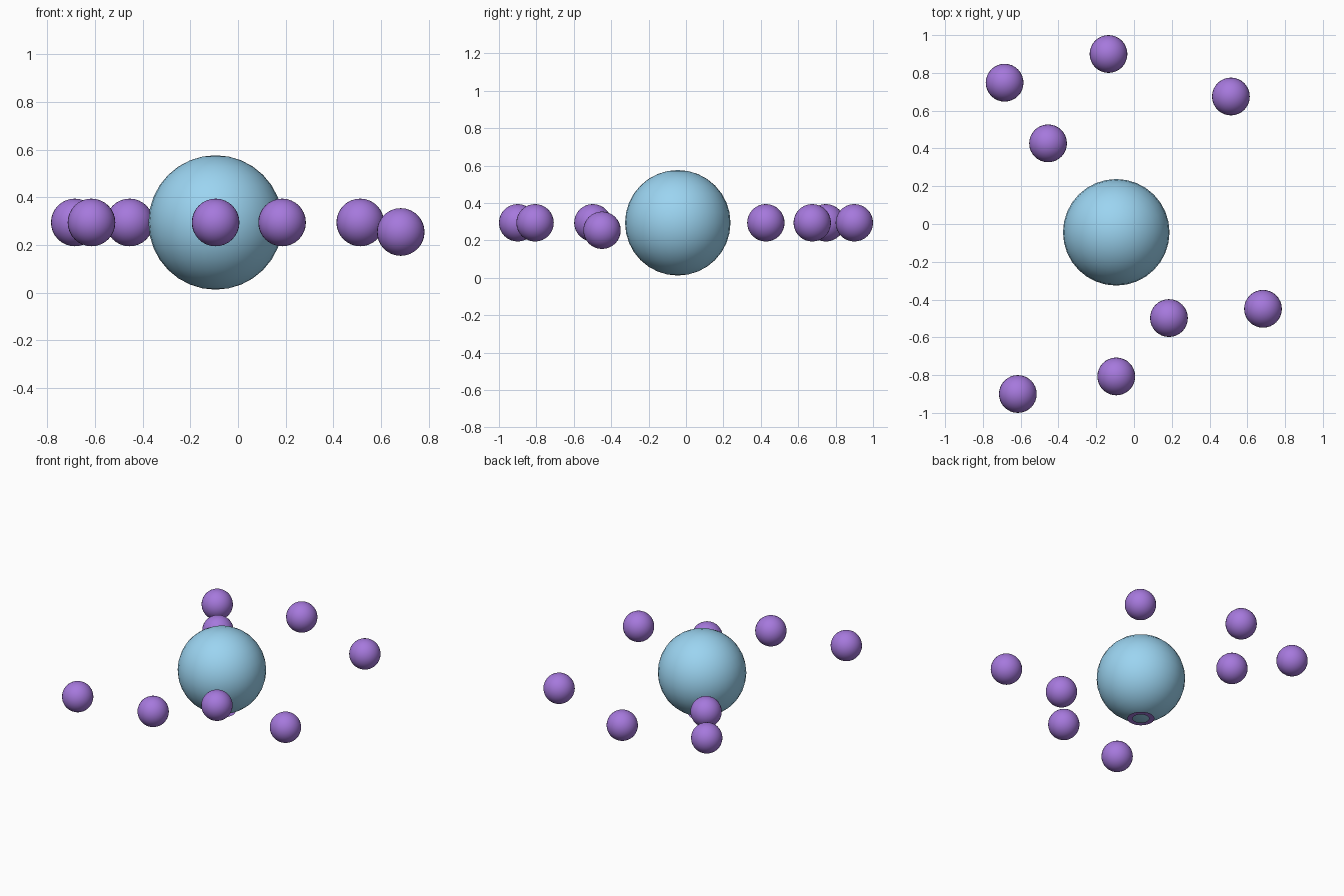
import bpy, bmesh
from math import cos, sin, tau

if "Cube" in bpy.data.objects:
    bpy.data.objects.remove(bpy.data.objects["Cube"])


def material(name, color):
    m = bpy.data.materials.new(name)
    m.diffuse_color = (*color, 1)
    m.use_nodes = True
    m.node_tree.nodes["Principled BSDF"].inputs["Base Color"].default_value = m.diffuse_color
    return m


BLUE = material("light_blue", (0.33, 0.66, 0.88))
PURPLE = material("purple", (0.38, 0.19, 0.72))
CENTRE = (-0.094, -0.044, 0.294)


def ball(name, location, radius, mat):
    bpy.ops.mesh.primitive_uv_sphere_add(segments=32, ring_count=16,
                                         radius=radius, location=location)
    ob = bpy.context.object
    ob.name = name
    ob.data.materials.append(mat)
    bpy.ops.object.shade_smooth()
    return ob


# Large central sphere
ball("central_sphere", CENTRE, 0.282, BLUE)

# Small balls scattered around it
spots = [(-0.685, 0.748), (-0.135, 0.90), (0.513, 0.675), (-0.455, 0.427),
         (0.185, -0.498), (-0.094, -0.807), (-0.615, -0.90)]
for i, (x, y) in enumerate(spots):
    ball(f"small_ball_{i + 1}", (x, y, 0.294), 0.1, PURPLE)
ball("low_ball", (0.683, -0.449, 0.254), 0.1, PURPLE)

# Flat ring lying under the central sphere
N = 32
bm = bmesh.new()
loops = [[bm.verts.new((r * cos(tau * i / N), r * sin(tau * i / N), 0)) for i in range(N)]
         for r in (0.052, 0.086)]
for i in range(N):
    j = (i + 1) % N
    bm.faces.new((loops[0][i], loops[0][j], loops[1][j], loops[1][i]))
mesh = bpy.data.meshes.new("base_ring")
bm.to_mesh(mesh)
bm.free()
mesh.materials.append(PURPLE)
ring = bpy.data.objects.new("base_ring", mesh)
ring.location = (CENTRE[0], CENTRE[1], 0)
bpy.context.collection.objects.link(ring)
